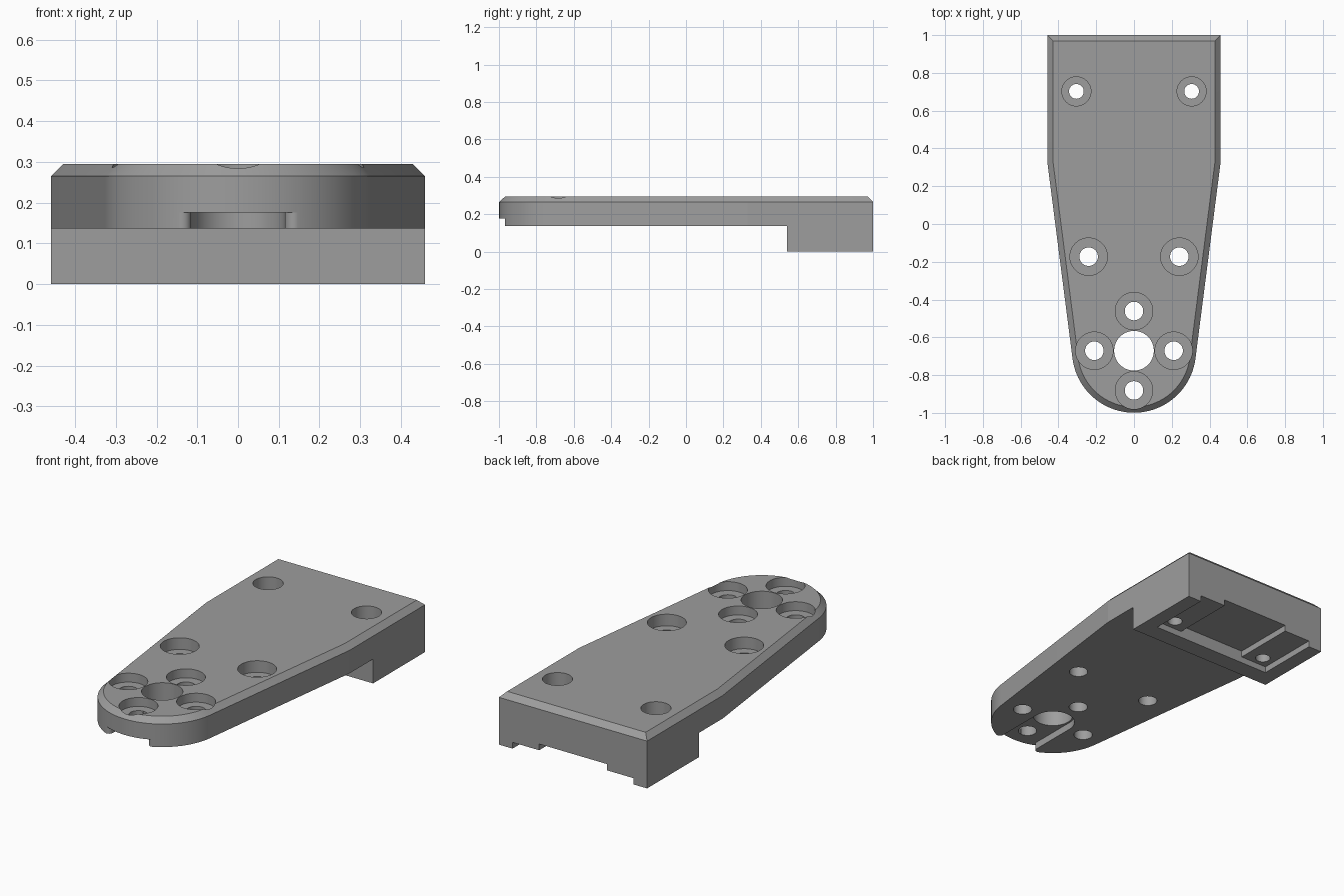
import bpy, bmesh
from math import sin, cos, tan, pi, radians, hypot, sqrt, atan2, acos

if "Cube" in bpy.data.objects:
    bpy.data.objects.remove(bpy.data.objects["Cube"])

TOP, UNDER = 0.295, 0.136       # plate top and underside heights
CY, R = -0.671, 0.328           # rounded nose centre and radius
WX, WY, CH = 0.459, 0.33, 0.03  # half width, start of taper, chamfer


def arc(cx, cy, r, a0, a1, n):
    return [(cx + r * cos(a0 + (a1 - a0) * i / n),
             cy + r * sin(a0 + (a1 - a0) * i / n)) for i in range(n + 1)]


def loft(name, layers):
    """Closed solid through matching counter-clockwise outlines: [(z, points)]."""
    bm = bmesh.new()
    rings = [[bm.verts.new((x, y, z)) for x, y in pts] for z, pts in layers]
    for a, b in zip(rings, rings[1:]):
        for i in range(len(a)):
            j = (i + 1) % len(a)
            bm.faces.new((a[i], a[j], b[j], b[i]))
    bm.faces.new(rings[0][::-1])
    bm.faces.new(rings[-1])
    bmesh.ops.recalc_face_normals(bm, faces=bm.faces)
    me = bpy.data.meshes.new(name)
    bm.to_mesh(me)
    bm.free()
    ob = bpy.data.objects.new(name, me)
    bpy.context.collection.objects.link(ob)
    return ob


def box(x0, x1, y0, y1):
    return [(x0, y0), (x1, y0), (x1, y1), (x0, y1)]


def circle(x, y, r):
    return arc(x, y, r, 0, 2 * pi, 64)[:-1]


def outline(d):
    """Tapered plan with a tangent rounded nose, inset by d."""
    t = atan2(WY - CY, WX) - acos(R / hypot(WX, WY - CY))
    x, y = WX - d, WY - d * tan(t / 2)
    return arc(0, CY, R - d, -pi - t, t, 44) + [
        (x, y), (x, 1 - d), (-x, 1 - d), (-x, y)]


# Plate with chamfered top rim
plate = loft("mounting_plate", [(0, outline(0)), (TOP - CH, outline(0)),
                                (TOP, outline(CH))])
bpy.context.view_layer.objects.active = plate
plate.select_set(True)

# Dark grey finish
grey = bpy.data.materials.new("dark_grey")
grey.diffuse_color = (0.34, 0.34, 0.34, 1)
grey.use_nodes = True
grey.node_tree.nodes["Principled BSDF"].inputs["Base Color"].default_value = grey.diffuse_color
plate.data.materials.append(grey)


def cut(pts, z0, z1):
    tool = loft("cutter", [(z0, pts), (z1, pts)])
    tool.data.materials.append(grey)
    tool.hide_render = True
    mod = plate.modifiers.new("cut", 'BOOLEAN')
    mod.operation, mod.solver, mod.object = 'DIFFERENCE', 'EXACT', tool
    bpy.ops.object.modifier_apply(modifier=mod.name)
    bpy.data.objects.remove(tool)


# Clear the underside, leaving the rear block
cut(box(-0.6, 0.6, -1.2, 0.54), -0.1, UNDER)

# Stepped channel under the rear block, open at the back
cut(box(-0.375, 0.375, 0.64, 1.1), -0.1, 0.035)
cut(box(-0.21, 0.21, 0.64, 1.1), -0.1, 0.07)

# Slot under the nose, its mouth rounded tangent to the nose
SW, F = 0.115, 0.022
fx = SW + F
fy = CY - sqrt((R - F) ** 2 - fx ** 2)
ang = atan2(fy - CY, fx)
half = [(0.45 * cos(ang), CY + 0.45 * sin(ang))] + arc(fx, fy, F, ang, -pi, 18)
half = [(-x, y) for x, y in half]
mirror = [(-x, y) for x, y in half]
cut(mirror + arc(0, CY, SW, 0, pi, 32) + half[::-1], 0.05, 0.176)

# Centre bore
cut(circle(0, CY, 0.105), -0.1, 0.5)

# Counterbored screw holes: x, y, hole radius, counterbore radius, floor height
holes = [(0, CY + s * 0.21, 0.049, 0.099, 0.245) for s in (-1, 1)]
for s in (-1, 1):
    holes += [(s * 0.21, CY, 0.049, 0.099, 0.245),
              (s * 0.24, -0.173, 0.049, 0.099, 0.23),
              (s * 0.305, 0.702, 0.039, 0.077, 0.14)]
for x, y, r, rc, floor in holes:
    cut(circle(x, y, r), -0.1, 0.5)
    cut(circle(x, y, rc), floor, 0.5)

bpy.ops.object.shade_smooth_by_angle(angle=radians(6.5))
